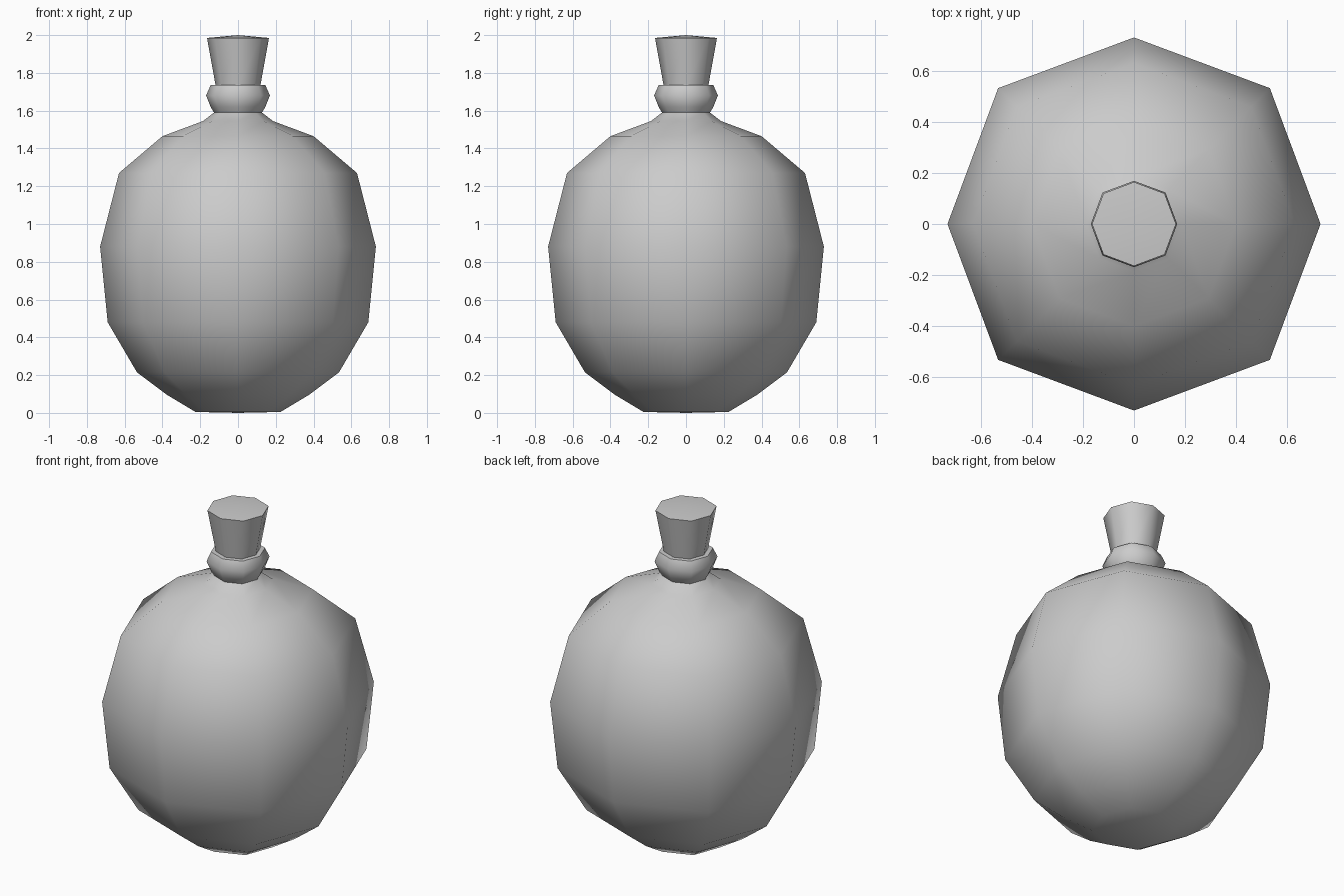
import bpy, bmesh, math

if "Cube" in bpy.data.objects:
    bpy.data.objects.remove(bpy.data.objects["Cube"])

SIDES = 8
DIAG = 1.03  # diagonal corners sit slightly further out than the axis corners


def lathe(name, profile, smooth_angle=60):
    """Spin (radius, z) points into an eight-sided solid; radius 0 makes a tip."""
    bm = bmesh.new()
    rings = []
    for r, z in profile:
        if r == 0:
            rings.append([bm.verts.new((0, 0, z))] * SIDES)
            continue
        ring = []
        for i in range(SIDES):
            a = math.tau * i / SIDES
            k = r * (DIAG if i % 2 else 1)
            ring.append(bm.verts.new((k * math.cos(a), k * math.sin(a), z)))
        rings.append(ring)
    for lo, hi in zip(rings, rings[1:]):
        for i in range(SIDES):
            j = (i + 1) % SIDES
            corners = list(dict.fromkeys((lo[i], lo[j], hi[j], hi[i])))
            bm.faces.new(corners)
    bmesh.ops.recalc_face_normals(bm, faces=bm.faces)
    mesh = bpy.data.meshes.new(name)
    bm.to_mesh(mesh)
    bm.free()
    obj = bpy.data.objects.new(name, mesh)
    bpy.context.collection.objects.link(obj)
    bpy.ops.object.select_all(action='DESELECT')
    obj.select_set(True)
    bpy.context.view_layer.objects.active = obj
    bpy.ops.object.shade_smooth_by_angle(angle=math.radians(smooth_angle))
    return obj


# Round flask body with flat base, pinched neck and rolled lip
lathe("flask_body", [
    (0, 0), (0.225, 0.005), (0.375, 0.095), (0.535, 0.215), (0.69, 0.48),
    (0.73, 0.88), (0.63, 1.27), (0.40, 1.465), (0.185, 1.545),
    (0.127, 1.59), (0.145, 1.62), (0.169, 1.68), (0.145, 1.735), (0, 1.74),
])

# Tapered stopper with a slightly domed top
lathe("stopper", [(0, 1.73), (0.118, 1.73), (0.164, 1.985), (0, 2.0)])
